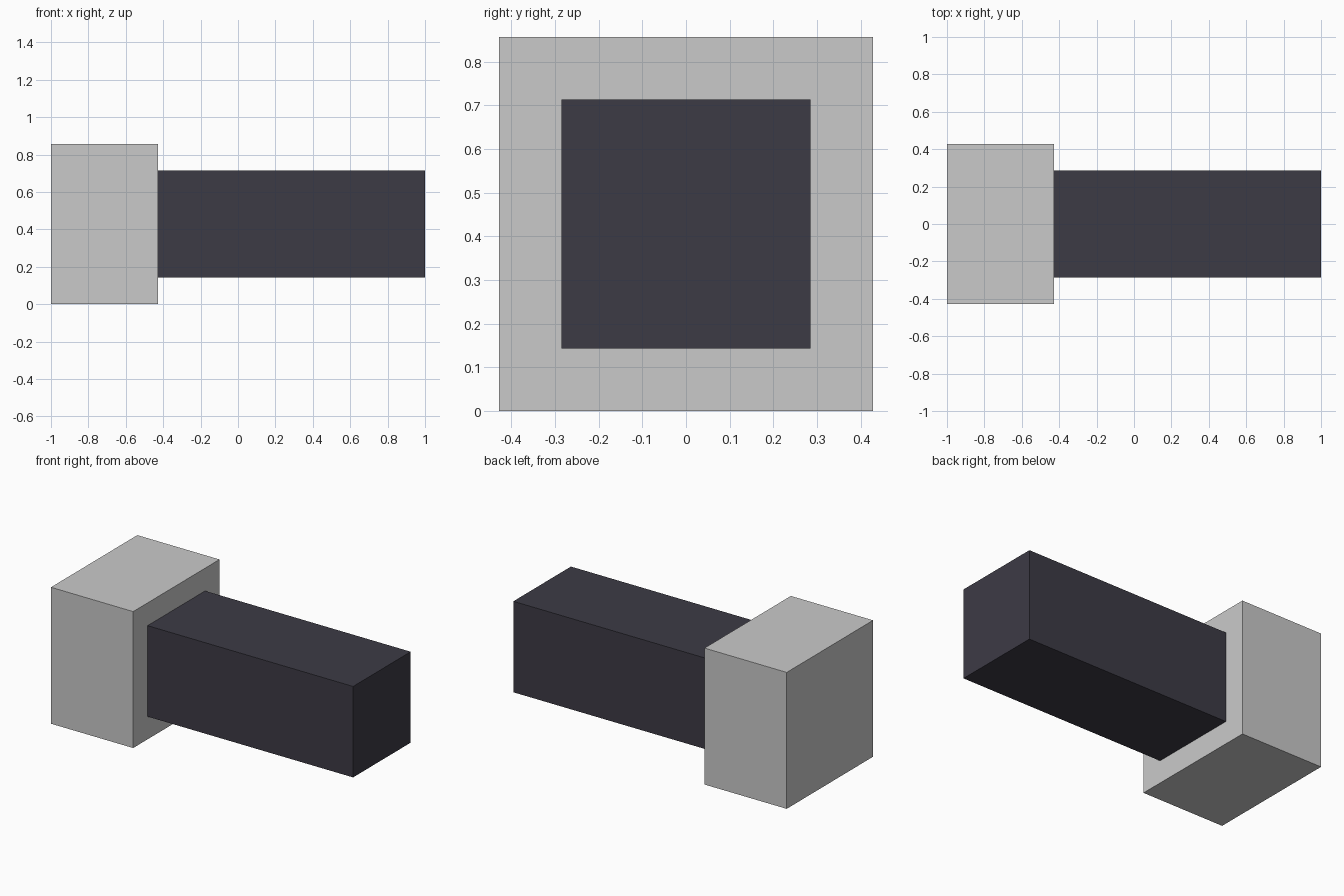
import bpy

default = bpy.data.objects.get("Cube")
if default:
    bpy.data.objects.remove(default, do_unlink=True)

U = 2 / 14  # the model is 14 units long
MID_Z = 3 * U


def material(name, rgb):
    mat = bpy.data.materials.new(name)
    mat.use_nodes = True
    colour = (*rgb, 1)
    mat.diffuse_color = colour
    mat.node_tree.nodes["Principled BSDF"].inputs["Base Color"].default_value = colour
    return mat


def block(name, x_start, x_end, width, mat):
    """Square bar along x, centred on the shared axis."""
    bpy.ops.mesh.primitive_cube_add(size=1, location=((x_start + x_end) / 2, 0, MID_Z))
    obj = bpy.context.object
    obj.name = name
    obj.scale = (x_end - x_start, width, width)
    bpy.ops.object.transform_apply(location=False, rotation=False, scale=True)
    obj.data.materials.append(mat)
    return obj


light_grey = material("light grey", (0.59, 0.59, 0.59))
charcoal = material("charcoal", (0.046, 0.043, 0.06))

# Wide head at one end, narrower shaft butting against it
block("head", -7 * U, -3 * U, 6 * U, light_grey)
block("shaft", -3 * U, 7 * U, 4 * U, charcoal)
